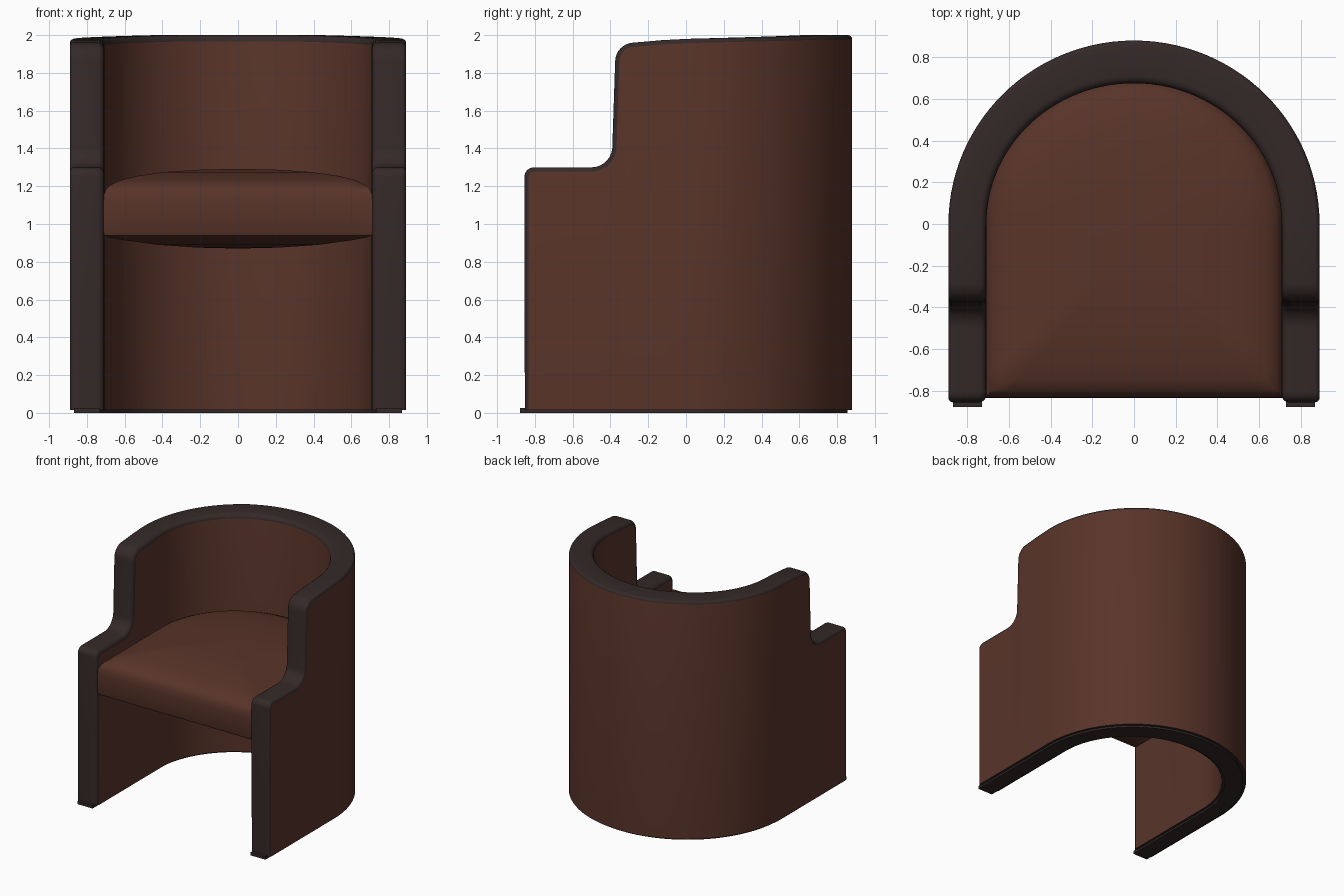
import bpy, bmesh, math

if "Cube" in bpy.data.objects:
    bpy.data.objects.remove(bpy.data.objects["Cube"])


def material(name, rgb):
    m = bpy.data.materials.new(name)
    m.diffuse_color = (*rgb, 1)
    m.use_nodes = True
    m.node_tree.nodes["Principled BSDF"].inputs["Base Color"].default_value = m.diffuse_color
    return m


brown = material("brown leather", (0.098, 0.034, 0.022))
dark = material("dark trim", (0.034, 0.022, 0.021))


def finish(name, bm, mats, mirror=False):
    bmesh.ops.remove_doubles(bm, verts=bm.verts, dist=0.0005)
    bmesh.ops.recalc_face_normals(bm, faces=bm.faces)
    me = bpy.data.meshes.new(name)
    bm.to_mesh(me)
    bm.free()
    for m in mats:
        me.materials.append(m)
    ob = bpy.data.objects.new(name, me)
    bpy.context.collection.objects.link(ob)
    bpy.ops.object.select_all(action='DESELECT')
    ob.select_set(True)
    bpy.context.view_layer.objects.active = ob
    bpy.ops.object.shade_smooth_by_angle(angle=math.radians(40))
    if mirror:
        ob.modifiers.new("mirror", 'MIRROR').use_clip = True
    return ob


def plan(s, lat):
    """Point on the U plan: s runs from the front leg to the back centre,
    lat 0 is the outer wall and 1 is the inner wall."""
    rx, ry = 0.89 - 0.182 * lat, 0.88 - 0.205 * lat
    if s <= 0:
        return rx, s
    a = min(s / 0.88, math.pi / 2)
    return rx * math.cos(a), ry * math.sin(a)


def arc(cx, cz, r, a0, a1, n=7):
    return [(cx + r * math.cos(math.radians(a0 + (a1 - a0) * i / n)),
             cz + r * math.sin(math.radians(a0 + (a1 - a0) * i / n))) for i in range(n + 1)]


# --- shell: stepped edge profile wrapped round the U plan ---
BOT, T = 0.015, 0.19
END = 0.88 * math.pi / 2
prof = [(-0.853, BOT), (-0.855, 0.6)]
prof += arc(-0.805, 1.25, 0.05, 180, 90)
prof += arc(-0.50, 1.41, 0.11, -90, -5)
prof += arc(-0.275, 1.86, 0.10, 178, 95, 8)
prof += [(-0.13, 1.973), (0, 1.98)]
prof += [(END * i / 28, min(2.0, 1.98 + 0.03 * i / 28)) for i in range(1, 29)]

# rounded cross-section of the rim: (lateral, inset)
sec = []
for r, side in ((0.022, 0), (0.035, 1)):
    pts = [(r * (1 - math.cos(k * math.pi / 8)), r * (1 - math.sin(k * math.pi / 8))) for k in range(5)]
    sec += pts if side == 0 else [(T - l, d) for l, d in reversed(pts)]

bm = bmesh.new()
rows = []
for i, (s, z) in enumerate(prof):
    a, b = prof[max(i - 1, 0)], prof[min(i + 1, len(prof) - 1)]
    ts, tz = b[0] - a[0], b[1] - a[1]
    if i == 0:
        ts, tz = 0, 1
    if i == len(prof) - 1:
        ts, tz = 1, 0
    n = math.hypot(ts, tz)
    row = []
    for l, d in sec:
        ss, zz = s + d * tz / n, z - d * ts / n
        row.append(bm.verts.new((*plan(ss, l / T), zz)))
    so, si = s + sec[0][1] * tz / n, s + sec[-1][1] * tz / n
    row = [bm.verts.new((*plan(so, 0), BOT))] + row + [bm.verts.new((*plan(si, 1), BOT))]
    rows.append(row)
for p, q in zip(rows, rows[1:]):
    for j in range(len(p)):
        k = (j + 1) % len(p)
        f = bm.faces.new((p[j], q[j], q[k], p[k]))
        f.material_index = 0 if j in (0, len(p) - 2) else 1
finish("shell", bm, [brown, dark], mirror=True)

# --- base strip: thin glide under the shell ---
bm = bmesh.new()
rows = []
for i in range(31):
    s = -0.878 if i == 0 else END * (i - 1) / 29
    rows.append([bm.verts.new((*plan(s, l), z)) for l, z in
                 ((0.12, 0), (0.12, 0.025), (0.88, 0.025), (0.88, 0))])
for p, q in zip(rows, rows[1:]):
    for j in range(4):
        k = (j + 1) % 4
        bm.faces.new((p[j], q[j], q[k], p[k]))
bm.faces.new(rows[0])
finish("base_strip", bm, [dark], mirror=True)

# --- seat cushion: U outline stacked in rings, crowned top and bulging underside ---
R, FRONT, CY = 0.715, -0.835, -0.08
outline = [(R * math.cos(math.pi * i / 40), 0.69 * math.sin(math.pi * i / 40)) for i in range(41)]
outline += [(-R, FRONT * i / 8) for i in range(1, 9)]
outline += [(-R + 2 * R * i / 16, FRONT) for i in range(1, 17)]
outline += [(R, FRONT * (8 - i) / 8) for i in range(1, 8)]
rings = [(0.3, 0.875), (0.6, 0.89), (0.85, 0.915), (0.96, 0.93), (0.99, 0.94), (1, 0.96),
         (1, 1.11), (0.995, 1.15), (0.98, 1.18), (0.95, 1.205), (0.88, 1.23),
         (0.75, 1.254), (0.55, 1.275), (0.3, 1.287)]
bm = bmesh.new()
rows = [[bm.verts.new((x * k, CY + (y - CY) * k, z)) for x, y in outline] for k, z in rings]
for p, q in zip(rows, rows[1:]):
    for j in range(len(p)):
        k = (j + 1) % len(p)
        bm.faces.new((p[j], p[k], q[k], q[j]))
for row, z in ((rows[0], 0.87), (rows[-1], 1.292)):
    c = bm.verts.new((0, CY, z))
    for j in range(len(row)):
        bm.faces.new((row[j], row[(j + 1) % len(row)], c))
finish("seat", bm, [brown])
